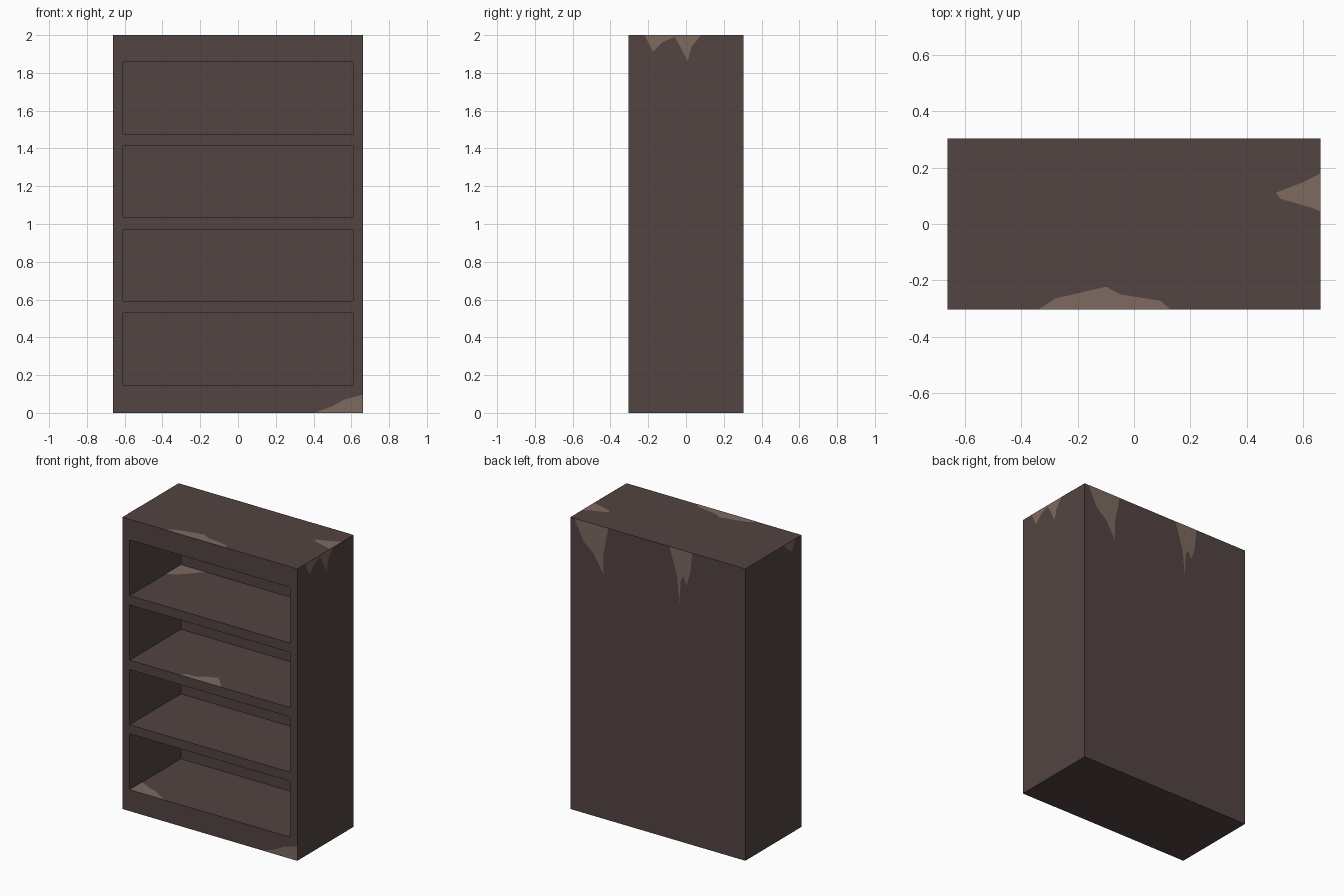
import bpy, bmesh
from mathutils import Vector

if "Cube" in bpy.data.objects:
    bpy.data.objects.remove(bpy.data.objects["Cube"])

W, D, H = 0.663, 0.304, 2.0      # half width, half depth, height
IW, BACK = 0.608, 0.25           # opening half width, inner back position
OPENINGS = [(0.147, 0.53), (0.592, 0.97), (1.035, 1.413), (1.477, 1.858)]
LIFT = 0.001


def material(name, rgb):
    m = bpy.data.materials.new(name)
    m.diffuse_color = (*rgb, 1)
    m.use_nodes = True
    m.node_tree.nodes["Principled BSDF"].inputs["Base Color"].default_value = m.diffuse_color
    return m


wood = material("dark_wood", (0.084, 0.058, 0.054))
worn = material("worn_wood", (0.205, 0.144, 0.117))


def add_object(name, bm, mat):
    me = bpy.data.meshes.new(name)
    bm.to_mesh(me)
    bm.free()
    me.materials.append(mat)
    ob = bpy.data.objects.new(name, me)
    bpy.context.collection.objects.link(ob)
    return ob


# Cabinet: a box sliced along the opening edges, then the openings pushed in
bm = bmesh.new()
bmesh.ops.create_cube(bm, size=1)
for v in bm.verts:
    v.co = Vector((v.co.x * 2 * W, v.co.y * 2 * D, (v.co.z + 0.5) * H))
cuts = [((x, 0, 0), (1, 0, 0)) for x in (-IW, IW)]
cuts += [((0, 0, z), (0, 0, 1)) for pair in OPENINGS for z in pair]
for co, no in cuts:
    bmesh.ops.bisect_plane(bm, geom=bm.verts[:] + bm.edges[:] + bm.faces[:],
                           plane_co=co, plane_no=no, dist=1e-5)


def is_opening(f):
    c = f.calc_center_median()
    return (f.normal.y < -0.9 and abs(c.x) < IW
            and any(a < c.z < b for a, b in OPENINGS))


bm.normal_update()
faces = [f for f in bm.faces if is_opening(f)]
pushed = bmesh.ops.extrude_discrete_faces(bm, faces=faces)["faces"]
for f in pushed:
    for v in f.verts:
        v.co.y = BACK
bmesh.ops.recalc_face_normals(bm, faces=bm.faces[:])
add_object("bookcase_body", bm, wood)


# Worn patches: flat outlines laid on a surface perpendicular to one axis
def patch(name, axis, level, side, outline):
    bm = bmesh.new()
    verts = []
    for a, b in outline:
        p = [a, b]
        p.insert(axis, level + side * LIFT)
        verts.append(bm.verts.new(p))
    f = bm.faces.new(verts)
    f.normal_update()
    if f.normal[axis] * side < 0:
        f.normal_flip()
    add_object(name, bm, worn)


# Top surface
patch("top_front_wear", 2, H, 1, [(-0.34, -D), (-0.28, -0.265), (-0.10, -0.223),
      (-0.05, -0.25), (0.095, -0.273), (0.13, -D)])
patch("top_right_wear", 2, H, 1, [(W, 0.18), (0.60, 0.148), (0.505, 0.112),
      (0.52, 0.09), (0.625, 0.06), (W, 0.045)])
# Sides
patch("right_side_wear", 0, W, 1, [(-0.22, H), (-0.175, 1.912), (-0.125, 1.962),
      (-0.06, 1.99), (-0.03, 1.94), (0.008, 1.862), (0.03, 1.94), (0.08, H)])
patch("left_side_wear", 0, -W, -1, [(-0.11, H), (-0.17, 1.945), (-0.195, 1.93),
      (-0.239, H)])
# Front corner
patch("front_corner_wear", 1, -D, -1, [(0.4, 0), (0.5, 0.035), (0.56, 0.07),
      (W, 0.097), (W, 0)])
# Back
patch("back_right_wear", 1, D, 1, [(0.633, H), (0.565, 1.862), (0.489, 1.80),
      (0.413, 1.676), (0.413, 1.813), (0.375, H)])
patch("back_middle_wear", 1, D, 1, [(-0.087, H), (-0.148, 1.806), (-0.163, 1.625),
      (-0.174, 1.793), (-0.193, 1.825), (-0.216, 1.77), (-0.246, 1.86), (-0.261, H)])
# Shelves
patch("upper_shelf_wear", 2, 1.477, 1, [(-IW, BACK), (-IW, 0.087), (-0.55, 0.112),
      (-0.487, 0.174), (-0.45, 0.218), (-0.411, BACK)])
patch("middle_shelf_wear", 2, 1.035, 1, [(-0.23, -D), (-0.20, -0.27), (-0.12, -0.266),
      (-0.09, -0.236), (-0.005, -0.203), (0.088, -D)])
patch("bottom_shelf_wear", 2, 0.147, 1, [(-IW, -D), (-IW, -0.174), (-0.541, -0.204),
      (-0.459, -0.236), (-0.343, -D)])
